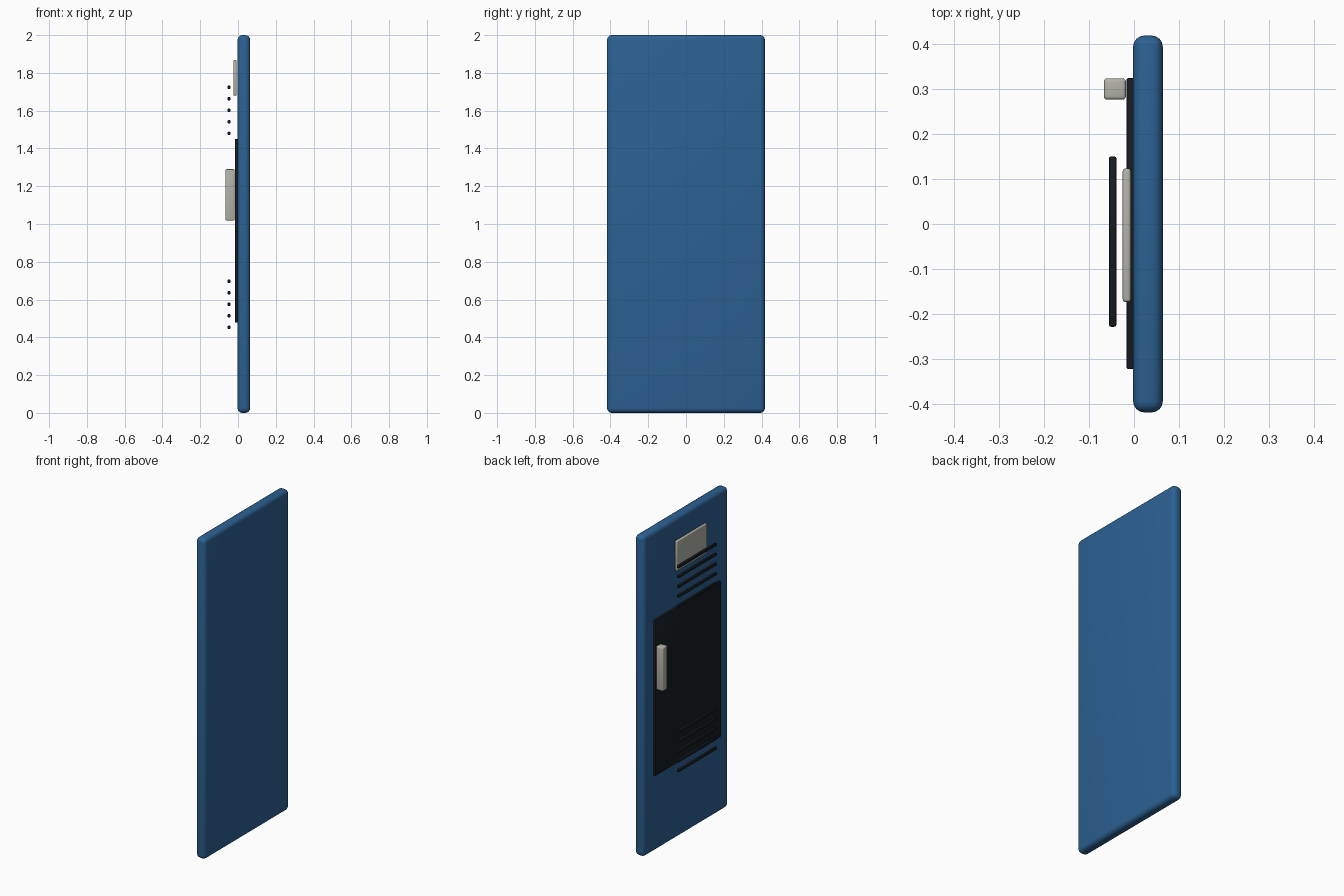
import bpy
import math

if "Cube" in bpy.data.objects:
    bpy.data.objects.remove(bpy.data.objects["Cube"])


def material(name, rgb):
    m = bpy.data.materials.new(name)
    m.diffuse_color = (*rgb, 1.0)
    m.use_nodes = True
    m.node_tree.nodes["Principled BSDF"].inputs["Base Color"].default_value = m.diffuse_color
    return m


BLUE = material("blue_paint", (0.025, 0.12, 0.29))
DARK = material("dark_metal", (0.008, 0.012, 0.016))
GREY = material("pale_metal", (0.45, 0.45, 0.40))


def rounded_box(name, x, y, z, bevel, segments, mat):
    """Box given by (min, max) ranges, with rounded edges."""
    ranges = (x, y, z)
    bpy.ops.mesh.primitive_cube_add(size=1, location=[(a + b) / 2 for a, b in ranges])
    ob = bpy.context.object
    ob.name = name
    ob.scale = [b - a for a, b in ranges]
    bpy.ops.object.transform_apply(location=False, rotation=False, scale=True)
    mod = ob.modifiers.new("rounded_edges", 'BEVEL')
    mod.width = bevel
    mod.segments = segments
    bpy.ops.object.modifier_apply(modifier=mod.name)
    bpy.ops.object.shade_smooth_by_angle(angle=math.radians(35))
    ob.data.materials.append(mat)
    return ob


# Door slab
rounded_box("door_slab", (-0.002, 0.064), (-0.418, 0.418), (0.0, 2.0), 0.025, 4, BLUE)

# Dark inset panel on the -x face
rounded_box("inset_panel", (-0.017, 0.001), (-0.322, 0.324), (0.478, 1.45), 0.005, 2, DARK)

# Name plate and pull handle
rounded_box("name_plate", (-0.025, -0.007), (-0.173, 0.123), (1.68, 1.868), 0.006, 3, GREY)
rounded_box("pull_handle", (-0.067, -0.018), (0.276, 0.323), (1.018, 1.29), 0.007, 3, GREY)

# Vent slats, an upper and a lower group of five
for group, base in (("upper", 1.48), ("lower", 0.453)):
    for i in range(5):
        z = base + i * 0.061
        rounded_box(f"{group}_vent_slat_{i + 1}", (-0.056, -0.039), (-0.228, 0.15),
                    (z - 0.0085, z + 0.0085), 0.005, 2, DARK)
